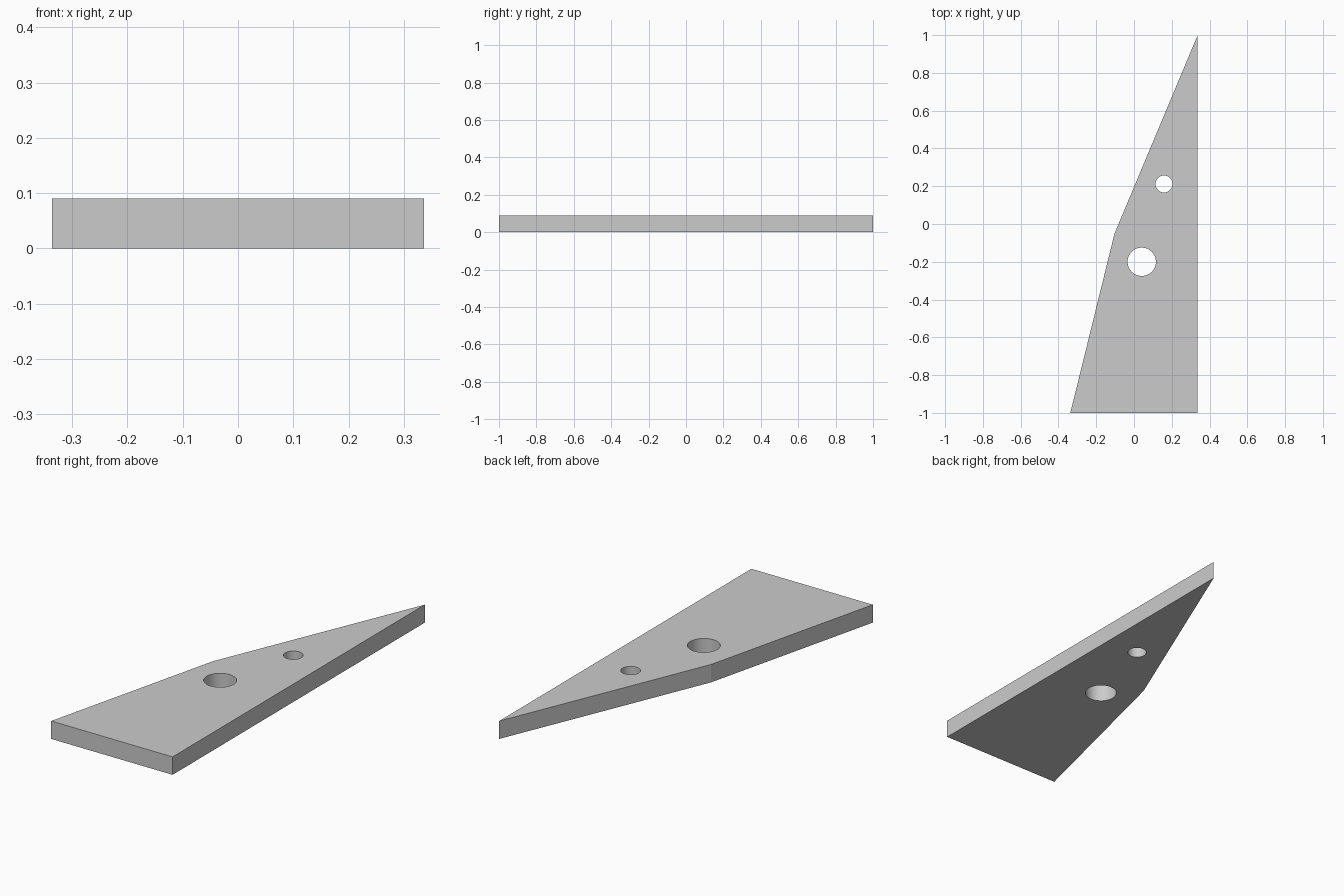
import bpy, bmesh, math

if "Cube" in bpy.data.objects:
    bpy.data.objects.remove(bpy.data.objects["Cube"])

THICKNESS = 0.09

grey = bpy.data.materials.new("light grey")
grey.use_nodes = True
colour = (0.6, 0.6, 0.6, 1)
grey.diffuse_color = colour
grey.node_tree.nodes["Principled BSDF"].inputs["Base Color"].default_value = colour

# Tapered plate: straight left edge, bent right edge
outline = [(-0.337, -1), (0.337, -1), (0.337, 1), (-0.103, -0.05)]
bm = bmesh.new()
base = bm.faces.new([bm.verts.new((x, y, 0)) for x, y in outline])
top = bmesh.ops.extrude_face_region(bm, geom=[base])["geom"]
bmesh.ops.translate(bm, vec=(0, 0, THICKNESS),
                    verts=[g for g in top if isinstance(g, bmesh.types.BMVert)])
bmesh.ops.recalc_face_normals(bm, faces=bm.faces)
mesh = bpy.data.meshes.new("plate")
bm.to_mesh(mesh)
bm.free()
mesh.materials.append(grey)
plate = bpy.data.objects.new("plate", mesh)
bpy.context.collection.objects.link(plate)


def drill(name, x, y, radius):
    """Cut a round through hole in the plate."""
    bpy.ops.mesh.primitive_cylinder_add(vertices=64, radius=radius, depth=THICKNESS * 3,
                                        location=(x, y, THICKNESS / 2))
    cutter = bpy.context.object
    cutter.name = name
    cutter.data.materials.append(grey)
    cutter.hide_render = True
    cut = plate.modifiers.new(name, "BOOLEAN")
    cut.operation = "DIFFERENCE"
    cut.solver = "EXACT"
    cut.object = cutter
    bpy.context.view_layer.objects.active = plate
    bpy.ops.object.modifier_apply(modifier=cut.name)
    bpy.data.objects.remove(cutter)


# Two round holes
drill("large_hole", 0.041, -0.2, 0.075)
drill("small_hole", 0.159, 0.212, 0.045)

# Smooth hole walls, sharp plate edges (the shallow bend stays sharp too)
bpy.ops.object.select_all(action="DESELECT")
plate.select_set(True)
bpy.context.view_layer.objects.active = plate
bpy.ops.object.shade_smooth_by_angle(angle=math.radians(8))
